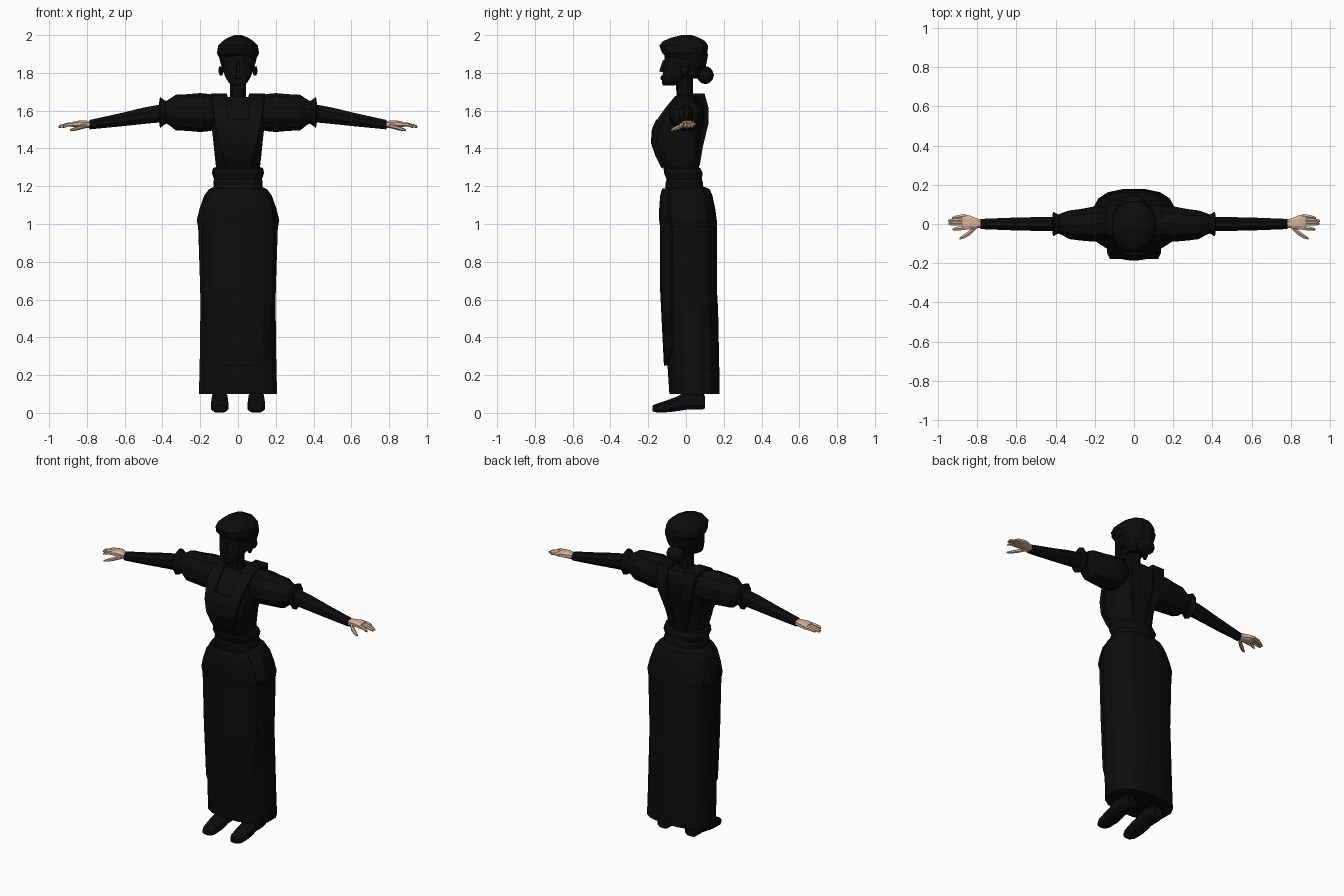
import bpy, bmesh, math
from mathutils import Vector


def material(name, rgb):
    m = bpy.data.materials.new(name)
    m.diffuse_color = (*rgb, 1)
    return m


BLACK = material("black_cloth", (0.0035, 0.0035, 0.0035))
SKIN = material("skin", (0.68, 0.45, 0.34))
P = 2.6  # squareness of body cross-sections


def finish(name, bm, mat, mirror=False):
    bmesh.ops.recalc_face_normals(bm, faces=bm.faces)
    me = bpy.data.meshes.new(name)
    bm.to_mesh(me)
    bm.free()
    me.materials.append(mat)
    ob = bpy.data.objects.new(name, me)
    bpy.context.collection.objects.link(ob)
    if mirror:
        ob.modifiers.new("mirror", 'MIRROR')
    return ob


def loft(name, rings, mat=BLACK, mirror=False):
    """Skin a list of closed rings and cap both ends."""
    bm = bmesh.new()
    vs = [[bm.verts.new(p) for p in r] for r in rings]
    n = len(rings[0])
    for a, b in zip(vs, vs[1:]):
        for i in range(n):
            bm.faces.new((a[i], a[(i + 1) % n], b[(i + 1) % n], b[i]))
    bm.faces.new(vs[0])
    bm.faces.new(vs[-1])
    return finish(name, bm, mat, mirror)


def oval(i, n, p):
    t = 2 * math.pi * (i + 0.5) / n
    f = lambda v: math.copysign(abs(v) ** (2 / p), v)
    return f(math.cos(t)), f(math.sin(t))


def body(name, rows, n=16, p=P, cx=0, mirror=False):
    """Upright loft; each row is z, half width, front y, back y."""
    rings = []
    for z, hx, y0, y1 in rows:
        pts = [oval(i, n, p) for i in range(n)]
        rings.append([(cx + hx * u, (y0 + y1) / 2 + (y1 - y0) / 2 * v, z) for u, v in pts])
    return loft(name, rings, mirror=mirror)


def limb(name, rows, n=8, mat=BLACK, p=2):
    """Sideways loft, mirrored; each row is x, y, z, y radius, z radius."""
    rings = []
    for x, y, z, ry, rz in rows:
        pts = [oval(i, n, p) for i in range(n)]
        rings.append([(x, y + ry * u, z + rz * v) for u, v in pts])
    return loft(name, rings, mat, True)


def panel(name, rows, edge, out, cols=8):
    """Thin cloth panel lying on the front of a body; edge rows are z, half width."""
    def front(x, z):
        for a, b in zip(rows, rows[1:]):
            if a[0] <= z <= b[0]:
                t = (z - a[0]) / (b[0] - a[0])
                _, hx, y0, y1 = [u + (v - u) * t for u, v in zip(a, b)]
                k = max(0, 1 - (abs(x) / hx) ** P) ** (1 / P)
                return (y0 + y1) / 2 - (y1 - y0) / 2 * k
    bm = bmesh.new()
    grid = []
    for z, w in edge:
        xs = [w * (2 * i / cols - 1) for i in range(cols + 1)]
        grid.append([bm.verts.new((x, front(x, z) - out, z)) for x in xs])
    for a, b in zip(grid, grid[1:]):
        for i in range(cols):
            bm.faces.new((a[i], a[i + 1], b[i + 1], b[i]))
    ob = finish(name, bm, BLACK)
    s = ob.modifiers.new("thickness", 'SOLIDIFY')
    s.thickness = 0.014
    s.offset = 0


# Long skirt and apron
skirt = [(0.10, .21, -.09, .18), (0.25, .206, -.10, .178), (0.55, .202, -.115, .172),
         (0.65, .203, -.12, .166), (0.98, .214, -.12, .165), (1.02, .222, -.125, .165),
         (1.08, .207, -.125, .157), (1.15, .182, -.12, .142), (1.185, .155, -.11, .127),
         (1.20, .12, -.09, .09)]
body("skirt", skirt)
panel("apron", skirt, [(.25, .08), (.28, .13), (.34, .162), (.55, .175), (.65, .18), (.98, .185),
                       (1.02, .19), (1.08, .175), (1.15, .15), (1.185, .125)], 0.01)

# Fitted bodice, bib and waistband
bodice = [(1.17, .125, -.11, .10), (1.23, .125, -.10, .083), (1.30, .118, -.12, .07),
          (1.36, .125, -.15, .078), (1.43, .132, -.175, .088), (1.50, .14, -.17, .105),
          (1.56, .142, -.143, .115), (1.61, .142, -.105, .115), (1.65, .135, -.065, .108),
          (1.672, .10, -.05, .09)]
body("bodice", bodice)
panel("bib", bodice, [(1.30, .05), (1.36, .06), (1.43, .075), (1.50, .085), (1.55, .08)], 0.004)
body("waistband", [(1.19, .13, -.112, .092), (1.225, .133, -.108, .09), (1.235, .128, -.104, .085),
                   (1.27, .14, -.118, .09), (1.295, .135, -.12, .078), (1.305, .11, -.10, .06)])

# Shoulder straps running over from front waist to back waist
path = [(.05, -.12, 1.30), (.06, -.152, 1.36), (.075, -.172, 1.43), (.085, -.165, 1.50),
        (.09, -.14, 1.56), (.095, -.104, 1.61), (.10, -.055, 1.67), (.10, 0, 1.685),
        (.10, .095, 1.685), (.09, .114, 1.61), (.08, .112, 1.53), (.06, .086, 1.42), (.045, .07, 1.31)]
strap = []
for x, y, z in path:
    w = 0.015 + 0.028 * (z - 1.3) / 0.39
    d = Vector((0, y - 0.01, z - 1.52)).normalized()
    c = Vector((x, y, z))
    strap.append([c + d * o + Vector((s * w, 0, 0)) for s, o in ((-1, -.02), (1, -.02), (1, .007), (-1, .007))])
loft("shoulder_strap", strap, mirror=True)

# Puffed sleeves, ruffles and tight forearms
limb("puffed_sleeve", [(.08, .01, 1.59, .07, .08), (.15, .005, 1.59, .092, .098), (.20, 0, 1.59, .095, .103),
                       (.27, -.004, 1.59, .085, .097), (.33, -.004, 1.59, .077, .094),
                       (.365, 0, 1.592, .06, .068), (.40, 0, 1.592, .045, .05)], 10)
limb("sleeve_ruffle", [(.355, 0, 1.592, .045, .05), (.385, 0, 1.591, .05, .062), (.413, 0, 1.59, .066, .082),
                       (.417, 0, 1.59, .045, .055)], 10)
limb("forearm_sleeve", [(.39, 0, 1.588, .04, .052), (.50, 0, 1.573, .038, .047), (.62, 0, 1.552, .035, .038),
                        (.785, 0, 1.526, .028, .027)])

# Hands
limb("palm", [(.765, 0, 1.526, .02, .018), (.80, .003, 1.528, .026, .02), (.84, .008, 1.53, .038, .019),
              (.875, .01, 1.528, .042, .014)], 8, SKIN, 2.6)
for i, (y, tip) in enumerate([(-.02, .927), (.002, .948), (.022, .95), (.041, .93)]):
    y1 = y * 0.85 - 0.01 if i == 0 else y * 0.75
    limb("finger_%d" % (i + 1), [(.86, y, 1.528, .0125, .012), (.90, (y + y1) / 2, 1.526, .011, .0105),
                                 (tip - .008, y1, 1.517, .009, .008), (tip, y1, 1.514, .004, .004)], 6, SKIN)
limb("thumb", [(.80, -.01, 1.522, .012, .013), (.835, -.042, 1.512, .016, .012),
               (.865, -.062, 1.503, .013, .01), (.89, -.074, 1.496, .006, .005)], 6, SKIN)

# Neck and head
body("neck", [(1.63, .06, -.06, .05), (1.67, .045, -.05, .037), (1.78, .044, -.055, .037)], 10, 2)
body("head", [(1.732, .03, -.122, -.06), (1.75, .052, -.13, -.035), (1.78, .07, -.127, .02),
              (1.81, .08, -.124, .06), (1.86, .087, -.118, .08), (1.90, .09, -.115, .09),
              (1.95, .07, -.09, .08)], 12, 2.3)
loft("nose", [[(-.012, -.11, 1.80), (.012, -.11, 1.80), (.009, -.142, 1.808), (-.009, -.142, 1.808)],
              [(-.008, -.11, 1.87), (.008, -.11, 1.87), (.005, -.123, 1.865), (-.005, -.123, 1.865)]])
body("lips", [(1.762, .012, -.132, -.10), (1.773, .022, -.137, -.10), (1.785, .012, -.131, -.10)], 8, 2)
body("ear", [(1.785, .008, -.02, .0), (1.81, .016, -.03, .012), (1.835, .012, -.03, .012)], 6, 2, .09, True)

# Swept-up hair with low bun
body("hair_back", [(1.77, .05, 0, .06), (1.80, .075, -.02, .085), (1.84, .092, -.035, .108),
                   (1.90, .108, -.045, .12)], 12, 2.3)
body("hair_top", [(1.875, .10, -.10, .112), (1.905, .115, -.13, .118), (1.945, .108, -.145, .12),
                  (1.968, .085, -.125, .105), (1.985, .058, -.085, .075), (2.0, .02, -.025, .03)], 12, 2.3)
bm = bmesh.new()
bmesh.ops.create_icosphere(bm, subdivisions=2, radius=1)
for v in bm.verts:
    v.co = Vector((v.co.x * .06, v.co.y * .046 + .102, v.co.z * .048 + 1.788))
finish("hair_bun", bm, BLACK)

# Shoes: rings run heel to toe; each row is y, half width, bottom z, top z
shoe = []
for y, w, z0, z1 in [(.10, .034, .022, .09), (.085, .04, .015, .12), (.0, .042, .014, .12), (-.04, .046, .008, .092),
                     (-.09, .048, .002, .072), (-.15, .042, 0, .052), (-.178, .028, .008, .04)]:
    pts = [oval(i, 8, 3) for i in range(8)]
    shoe.append([(.097 + w * u, y, (z0 + z1) / 2 + (z1 - z0) / 2 * v) for u, v in pts])
loft("shoe", shoe, mirror=True)
